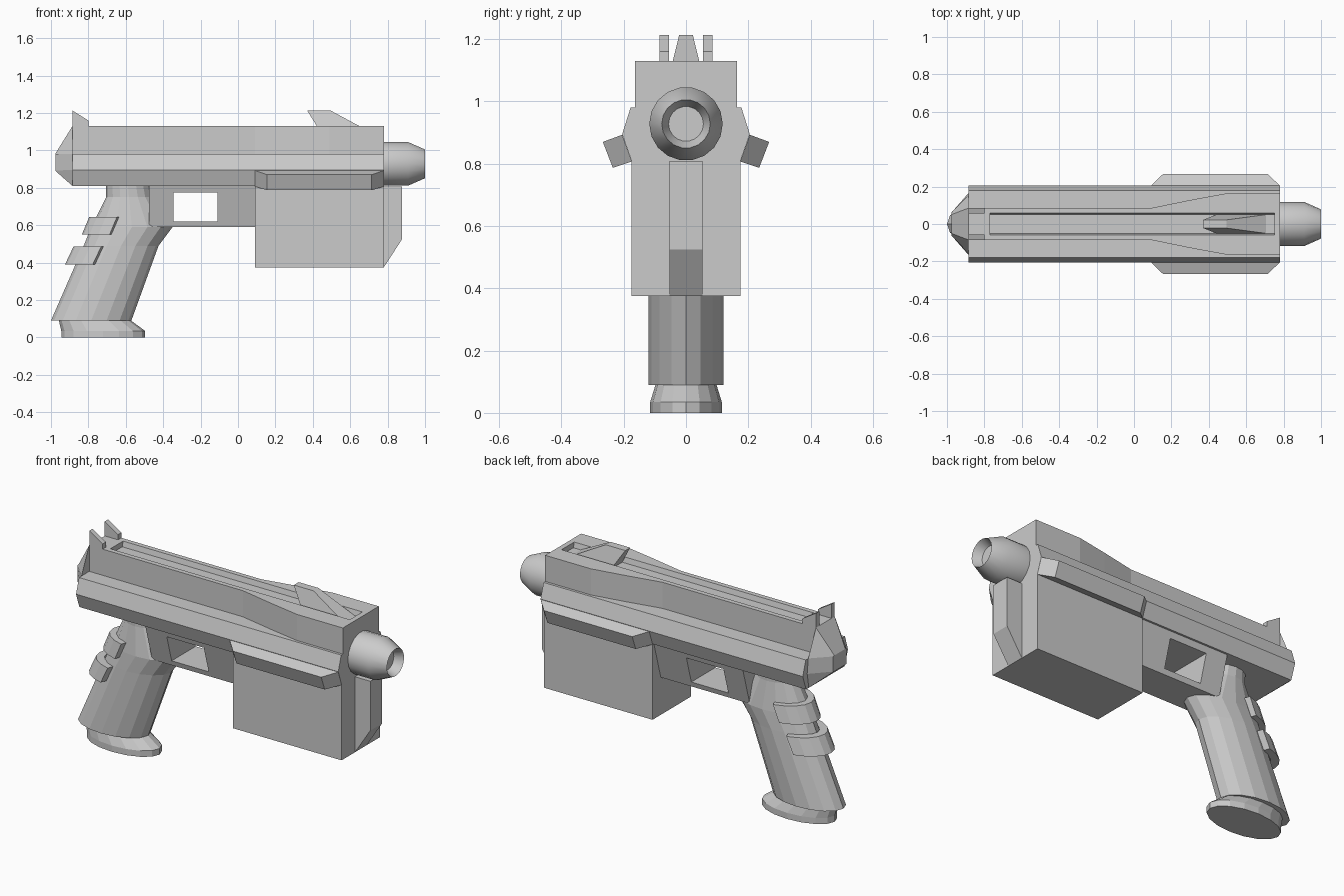
import bpy, bmesh
from math import cos, sin, pi, radians

if "Cube" in bpy.data.objects:
    bpy.data.objects.remove(bpy.data.objects["Cube"])


def finish(name, bm):
    bmesh.ops.recalc_face_normals(bm, faces=bm.faces)
    me = bpy.data.meshes.new(name)
    bm.to_mesh(me)
    bm.free()
    ob = bpy.data.objects.new(name, me)
    bpy.context.collection.objects.link(ob)
    return ob


def loft(name, rings, closed=False):
    """Skin equal-length rings of points; cap both ends unless closed in a loop."""
    bm = bmesh.new()
    vs = [[bm.verts.new(p) for p in r] for r in rings]
    n = len(vs[0])
    pairs = list(zip(vs, vs[1:])) + ([(vs[-1], vs[0])] if closed else [])
    for a, b in pairs:
        for i in range(n):
            j = (i + 1) % n
            bm.faces.new((a[i], a[j], b[j], b[i]))
    if not closed:
        bm.faces.new(vs[0])
        bm.faces.new(vs[-1])
    return finish(name, bm)


def side_prism(name, profile, y0, y1):
    return loft(name, [[(x, y, z) for x, z in profile] for y in (y0, y1)])


def section(x, half):
    """Symmetric cross-section at x from (y, z) half points, top to bottom."""
    return [(x, y, z) for y, z in half] + [(x, -y, z) for y, z in reversed(half)]


def box(name, x0, x1, y0, y1, z0, z1):
    return side_prism(name, [(x0, z0), (x1, z0), (x1, z1), (x0, z1)], y0, y1)


def ellipse(z, x0, x1, hy, n=16):
    c, r = (x0 + x1) / 2, (x1 - x0) / 2
    return [(c + r * cos(2 * pi * i / n), hy * sin(2 * pi * i / n), z) for i in range(n)]


def cut(ob, cutter):
    m = ob.modifiers.new("cut", 'BOOLEAN')
    m.operation, m.solver, m.object = 'DIFFERENCE', 'EXACT', cutter
    bpy.context.view_layer.objects.active = ob
    bpy.ops.object.modifier_apply(modifier=m.name)
    bpy.data.objects.remove(cutter)


# Main body with faceted flanks
flank = [(0.178, 0.98), (0.205, 0.895), (0.175, 0.81)]
loft("body", [section(x, flank) for x in (-0.885, 0.78)])

# Upper slide, widening toward the front, with a shallow groove along the top
plan = [(-0.885, 0.085), (0.09, 0.085), (0.30, 0.128), (0.49, 0.163), (0.78, 0.163)]
slide = loft("slide", [section(x, [(w, 1.13), (w, 0.97)]) for x, w in plan])
cut(slide, loft("groove_cutter", [section(x, [(0.06, 1.14), (0.05, 1.10)])
                                  for x in (-0.77, 0.75)]))

# Tapered rear cap
loft("rear_cap", [
    section(-0.885, [(0.085, 1.13), (0.155, 0.98), (0.165, 0.895), (0.15, 0.81)]),
    section(-0.977, [(0.05, 0.982), (0.06, 0.98), (0.06, 0.893), (0.05, 0.891)])])

# Sights
for s, side in ((1, "left"), (-1, "right")):
    side_prism("rear_sight_" + side,
               [(-0.885, 1.12), (-0.885, 1.213), (-0.80, 1.16), (-0.80, 1.12)],
               s * 0.055, s * 0.085)
loft("front_sight", [
    [(0.44, -0.05, 1.10), (0.705, -0.05, 1.10), (0.705, 0.05, 1.10), (0.44, 0.05, 1.10)],
    [(0.37, -0.022, 1.213), (0.495, -0.022, 1.213), (0.495, 0.022, 1.213), (0.37, 0.022, 1.213)]])

# Barrel with tapered muzzle and conical bore
barrel = loft("barrel", [
    [(x, r * cos(2 * pi * i / 18), 0.928 + r * sin(2 * pi * i / 18)) for i in range(18)]
    for x, r in ((0.76, 0.118), (0.91, 0.118), (1.0, 0.078), (0.95, 0.056))])
for p in barrel.data.polygons:
    p.use_smooth = True
bpy.context.view_layer.objects.active = barrel
barrel.select_set(True)
bpy.ops.object.shade_smooth_by_angle(angle=radians(25))

# Forward housing and its nose rib
box("front_housing", 0.09, 0.78, -0.175, 0.175, 0.375, 0.82)
side_prism("nose_rib", [(0.77, 0.375), (0.78, 0.375), (0.877, 0.525), (0.877, 0.808), (0.77, 0.808)],
           -0.053, 0.053)

# Side rails with chamfered ends
for s, side in ((1, "left"), (-1, "right")):
    loft("side_rail_" + side, [
        [(a, s * 0.205, 0.893), (b, s * 0.205, 0.893), (b, s * 0.174, 0.807), (a, s * 0.174, 0.807)]
        if inner else
        [(a, s * 0.267, 0.87), (b, s * 0.267, 0.87), (b, s * 0.235, 0.787), (a, s * 0.235, 0.787)]
        for a, b, inner in ((0.09, 0.78, True), (0.155, 0.715, False))])

# Tapered trigger guard block with a window
guard = loft("trigger_guard", [section(x, [(0.165, 0.815), (0.10, 0.59)]) for x in (-0.475, 0.10)])
cut(guard, box("window_cutter", -0.345, -0.11, -0.3, 0.3, 0.62, 0.775))

# Grip and flared base
loft("grip", [ellipse(*r) for r in (
    (0.82, -0.705, -0.475, 0.10), (0.75, -0.705, -0.46, 0.10), (0.59, -0.785, -0.35, 0.12),
    (0.49, -0.825, -0.425, 0.12), (0.09, -1.0, -0.57, 0.12))])
loft("grip_base", [ellipse(*r) for r in (
    (0.10, -0.96, -0.585, 0.095), (0.035, -0.945, -0.497, 0.115), (0.0, -0.945, -0.497, 0.115))])

# Raised bands wrapping the back of the grip
for name, top, bottom in (
        ("upper_grip_band", (0.645, -0.57), (0.55, -0.61)),
        ("lower_grip_band", (0.485, -0.655), (0.39, -0.70))):
    rings = []
    for i in range(9):
        a = radians(110 + 140 * i / 8)
        rings.append([(c + rx * cos(a), ry * sin(a), z) for (z, c), rx, ry in (
            (top, 0.225, 0.145), (bottom, 0.225, 0.145), (bottom, 0.18, 0.10), (top, 0.18, 0.10))])
    loft(name, rings)
